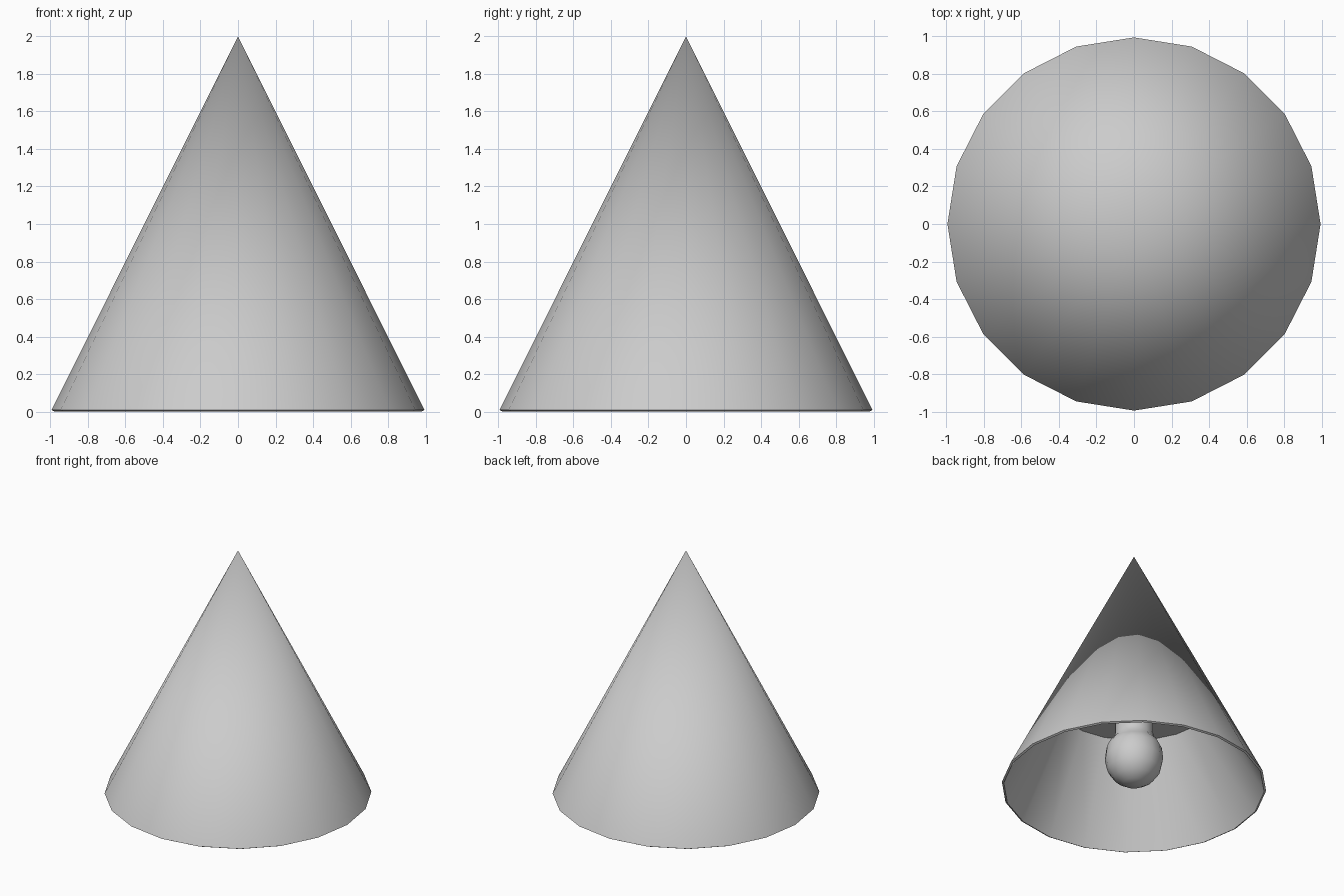
import bpy, bmesh, math

if "Cube" in bpy.data.objects:
    bpy.data.objects.remove(bpy.data.objects["Cube"])


def lathe(name, profile, sides):
    # Revolve (radius, height) points around z
    bm = bmesh.new()
    verts = [bm.verts.new((0, r, z)) for r, z in profile]
    edges = [bm.edges.new(pair) for pair in zip(verts, verts[1:])]
    bmesh.ops.spin(bm, geom=verts + edges, cent=(0, 0, 0), axis=(0, 0, 1),
                   angle=2 * math.pi, steps=sides, use_duplicate=False)
    bmesh.ops.remove_doubles(bm, verts=bm.verts, dist=0.0005)
    bmesh.ops.recalc_face_normals(bm, faces=bm.faces)
    mesh = bpy.data.meshes.new(name)
    bm.to_mesh(mesh)
    bm.free()
    ob = bpy.data.objects.new(name, mesh)
    bpy.context.collection.objects.link(ob)
    bpy.context.view_layer.objects.active = ob
    ob.select_set(True)
    bpy.ops.object.shade_smooth_by_angle(angle=math.radians(40))
    ob.select_set(False)
    return ob


# Cone shade: outer cone, thin rim, inner wall and flat ceiling
CEILING = 0.755
lathe("shade", [(0, 2.0), (0.995, 0.008), (0.98, 0.0),
                (0.602, CEILING), (0, CEILING)], 20)

# Pear-shaped bulb with a neck hanging from the ceiling
lathe("bulb", [(0, 0.02), (0.08, 0.035), (0.15, 0.08), (0.2, 0.15),
               (0.22, 0.24), (0.21, 0.33), (0.185, 0.38),
               (0.15, 0.42), (0.145, 0.46), (0.145, CEILING)], 16)
